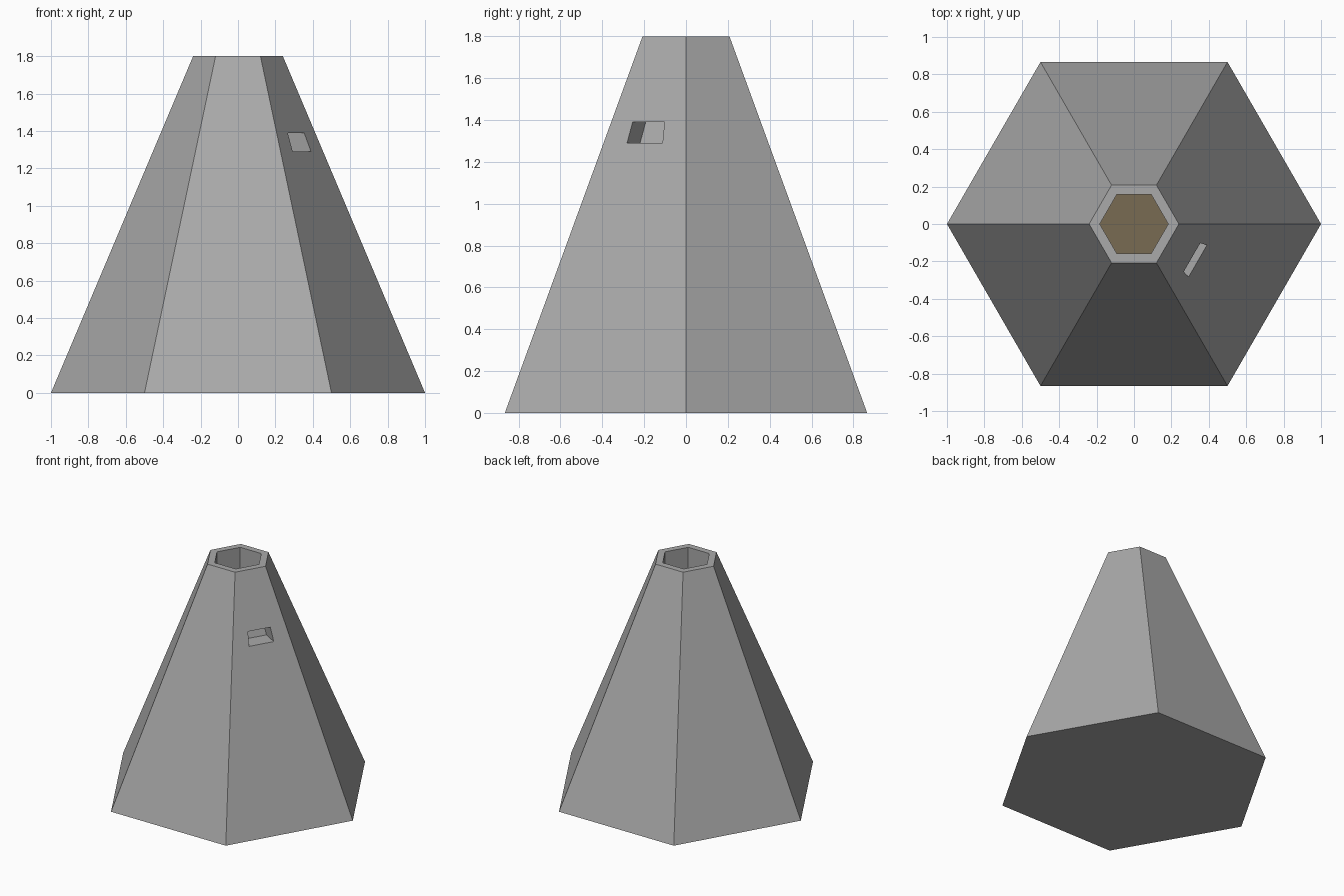
import bpy, bmesh
from math import cos, sin, tau, radians
from mathutils import Vector

cube = bpy.data.objects.get("Cube")
if cube:
    bpy.data.objects.remove(cube)


def material(name, rgb):
    mat = bpy.data.materials.new(name)
    mat.use_nodes = True
    mat.diffuse_color = (*rgb, 1)
    mat.node_tree.nodes["Principled BSDF"].inputs["Base Color"].default_value = (*rgb, 1)
    return mat


stone = material("grey stone", (0.40, 0.40, 0.40))
earth = material("brown earth", (0.19, 0.145, 0.085))


def lofted(name, rings, mats):
    """Join matching rings of points with side walls and cap both ends."""
    bm = bmesh.new()
    loops = [[bm.verts.new(p) for p in ring] for ring in rings]
    for a, b in zip(loops, loops[1:]):
        for i in range(len(a)):
            j = (i + 1) % len(a)
            bm.faces.new((a[i], a[j], b[j], b[i]))
    bm.faces.new(loops[0][::-1])
    end = bm.faces.new(loops[-1])
    end.material_index = len(mats) - 1
    bmesh.ops.recalc_face_normals(bm, faces=bm.faces)
    mesh = bpy.data.meshes.new(name)
    bm.to_mesh(mesh)
    bm.free()
    for mat in mats:
        mesh.materials.append(mat)
    obj = bpy.data.objects.new(name, mesh)
    bpy.context.collection.objects.link(obj)
    return obj


def hexagon(radius, z):
    return [(radius * cos(i * tau / 6), radius * sin(i * tau / 6), z) for i in range(6)]


# Tapered tower: outer wall, flat rim, straight shaft and brown shaft floor
profile = [(1, 0), (0.24, 1.8), (0.183, 1.8), (0.183, 0.9)]
tower = lofted("tower", [hexagon(r, z) for r, z in profile], [stone, earth])

# Window recess, its back parallel to the sloping wall
normal = Vector((cos(radians(-30)), sin(radians(-30)), 0))
along = Vector((-normal.y, normal.x, 0))


def window_ring(offset):
    ring = []
    for side, z, half in ((-1, 1.29, 0.098), (1, 1.29, 0.098), (1, 1.39, 0.088), (-1, 1.39, 0.088)):
        wall = cos(radians(30)) * (1 - 0.76 * z / 1.8)
        ring.append(normal * (wall + offset) + along * side * half + Vector((0, 0, z)))
    return ring


cutter = lofted("window_cutter", [window_ring(-0.125), window_ring(0.05)], [stone])
cutter.hide_render = True

cut = tower.modifiers.new("window", "BOOLEAN")
cut.operation = "DIFFERENCE"
cut.solver = "EXACT"
cut.object = cutter

# Bake the cut and drop the helper
graph = bpy.context.evaluated_depsgraph_get()
baked = bpy.data.meshes.new_from_object(tower.evaluated_get(graph))
tower.modifiers.clear()
tower.data = baked
bpy.data.objects.remove(cutter)
